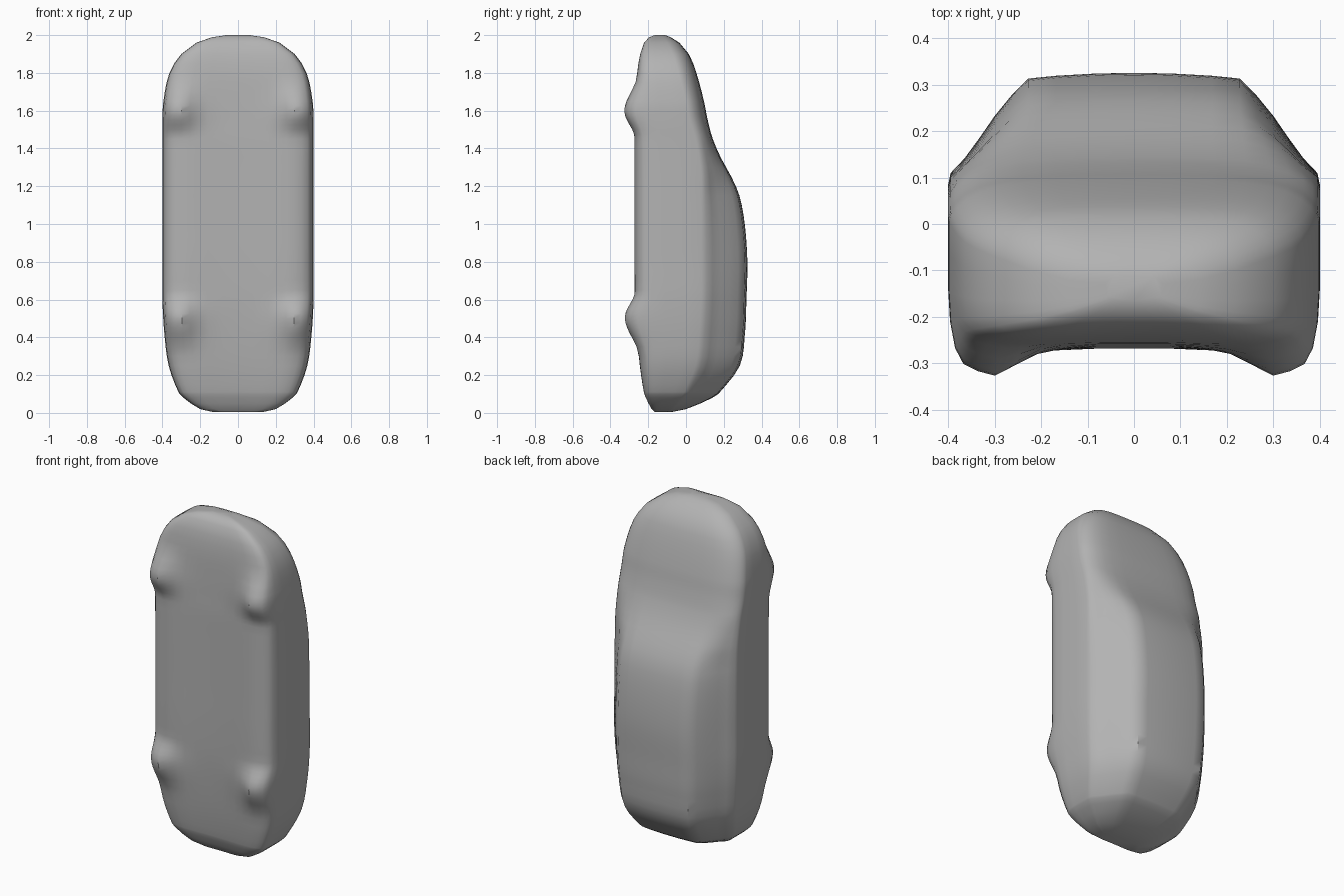
import bpy, bmesh, math

# Body stations: height, half width, underside y, waist y, roof y
STATIONS = [
    (0.004, 0.13, -0.165, -0.11, -0.08), (0.02, 0.20, -0.18, -0.08, 0.00),
    (0.08, 0.288, -0.21, -0.03, 0.14), (0.11, 0.315, -0.22, -0.01, 0.18),
    (0.25, 0.367, -0.24, 0.05, 0.285), (0.42, 0.39, -0.255, 0.07, 0.312),
    (0.60, 0.40, -0.265, 0.08, 0.32), (0.80, 0.40, -0.268, 0.08, 0.325),
    (1.00, 0.40, -0.268, 0.08, 0.311), (1.15, 0.40, -0.268, 0.08, 0.283),
    (1.25, 0.40, -0.268, 0.08, 0.24), (1.35, 0.40, -0.268, 0.07, 0.185),
    (1.45, 0.40, -0.268, 0.05, 0.142), (1.55, 0.40, -0.265, 0.02, 0.115),
    (1.65, 0.395, -0.262, 0.0, 0.095), (1.80, 0.363, -0.255, -0.04, 0.055),
    (1.90, 0.30, -0.24, -0.07, 0.015), (1.96, 0.22, -0.22, -0.10, -0.035),
    (1.988, 0.14, -0.195, -0.12, -0.08), (2.0, 0.06, -0.165, -0.13, -0.11)]

# Half section: width fraction, and height fraction above the waist
CABIN = [(0.985, 0.12), (0.91, 0.25), (0.83, 0.43), (0.75, 0.62), (0.66, 0.80),
         (0.57, 0.95), (0.42, 0.975), (0.2, 0.995), (0, 1)]
BONNET = [(0.99, 0.18), (0.96, 0.37), (0.91, 0.56), (0.83, 0.73), (0.73, 0.85),
          (0.6, 0.93), (0.42, 0.975), (0.2, 0.995), (0, 1)]
# Below the waist: width fraction, height fraction above underside, wheel bulge
LOWER = [(0, 0, 0), (0.2, 0, 0), (0.4, -0.01, 0.05), (0.52, -0.015, 0.2),
         (0.64, -0.015, 0.6), (0.75, -0.01, 1.0), (0.84, 0.02, 0.98),
         (0.92, 0.06, 0.9), (0.965, 0.13, 0.65), (0.99, 0.25, 0.3),
         (1, 0.45, 0), (1, 0.75, 0), (1, 1, 0)]


def station(z):
    """Smoothly interpolated station values at a height."""
    s = STATIONS
    i = next((k for k in range(len(s) - 1) if z <= s[k + 1][0]), len(s) - 2)
    h = s[i + 1][0] - s[i][0]
    t = min(max((z - s[i][0]) / h, 0), 1)

    def slope(k, c):
        a, b = s[max(k - 1, 0)], s[min(k + 1, len(s) - 1)]
        return (b[c] - a[c]) / (b[0] - a[0])
    out = []
    for c in range(1, 5):
        p, q, m, n = s[i][c], s[i + 1][c], slope(i, c) * h, slope(i + 1, c) * h
        out.append((2*t**3 - 3*t*t + 1)*p + (t**3 - 2*t*t + t)*m
                   + (3*t*t - 2*t**3)*q + (t**3 - t*t)*n)
    return out


def bulge(z):
    """Wheel bump strength along the body."""
    total = 0
    for centre, below, above in ((0.5, 0.2, 0.15), (1.6, 0.15, 0.19)):
        d = (z - centre) / (above if z > centre else below)
        if abs(d) < 1:
            total += 0.5 + 0.5 * math.cos(math.pi * d)
    return total


def section(z):
    w, low, waist, roof = station(z)
    f = min(max((z - 1.2) / 0.25, 0), 1)
    half = [(w * a, low + (waist - low) * b - 0.06 * c * bulge(z))
            for a, b, c in LOWER]
    for (a, b), (c, d) in zip(CABIN, BONNET):
        half.append((w * (a + (c - a) * f),
                     waist + (roof - waist) * (b + (d - b) * f)))
    return half + [(-x, y) for x, y in half[-2:0:-1]]


# Body shell with wheel bumps, lofted along its length
heights = sorted({s[0] for s in STATIONS}
                 | {round(0.05 + 0.05 * i, 3) for i in range(38)}
                 | {0.475, 0.525, 0.575, 0.625, 1.475, 1.525, 1.575, 1.625})
bm = bmesh.new()
rings = [[bm.verts.new((x, y, z)) for x, y in section(z)] for z in heights]
for lower, upper in zip(rings, rings[1:]):
    n = len(lower)
    for i in range(n):
        j = (i + 1) % n
        bm.faces.new((lower[i], lower[j], upper[j], upper[i]))
# End caps
bm.faces.new(rings[0][::-1])
bm.faces.new(rings[-1])
bmesh.ops.recalc_face_normals(bm, faces=bm.faces)
mesh = bpy.data.meshes.new("car_body")
bm.to_mesh(mesh)
bm.free()
body = bpy.data.objects.new("car_body", mesh)
bpy.context.collection.objects.link(body)

grey = bpy.data.materials.new("plain grey")
grey.diffuse_color = (0.45, 0.45, 0.45, 1)
mesh.materials.append(grey)

bpy.context.view_layer.objects.active = body
body.select_set(True)
bpy.ops.object.shade_smooth_by_angle(angle=math.radians(40))
